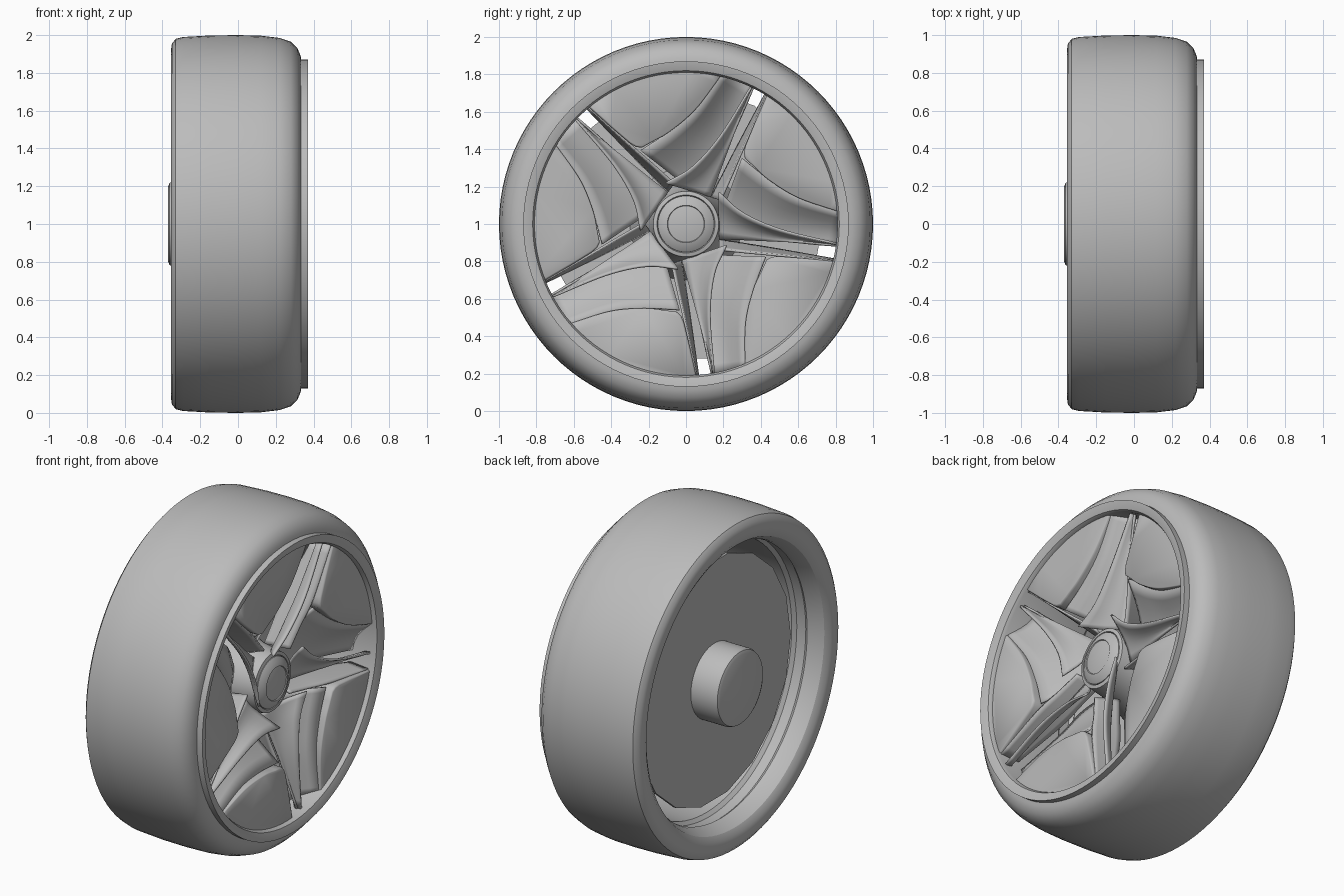
import bpy, bmesh, math
from mathutils import Vector

if "Cube" in bpy.data.objects:
    bpy.data.objects.remove(bpy.data.objects["Cube"])

grey = bpy.data.materials.new("plain_grey")
grey.use_nodes = True
COLOUR = (0.5, 0.5, 0.5, 1)
grey.diffuse_color = COLOUR
grey.node_tree.nodes["Principled BSDF"].inputs["Base Color"].default_value = COLOUR

SPOKES = [math.radians(61 + 72 * i) for i in range(5)]


def finish(name, bm, angle=35, thickness=0):
    bmesh.ops.recalc_face_normals(bm, faces=bm.faces)
    mesh = bpy.data.meshes.new(name)
    bm.to_mesh(mesh)
    bm.free()
    mesh.materials.append(grey)
    obj = bpy.data.objects.new(name, mesh)
    bpy.context.collection.objects.link(obj)
    if thickness:
        mod = obj.modifiers.new("thickness", "SOLIDIFY")
        mod.thickness = thickness
        mod.offset = 0
    bpy.ops.object.select_all(action="DESELECT")
    obj.select_set(True)
    bpy.context.view_layer.objects.active = obj
    bpy.ops.object.shade_smooth_by_angle(angle=math.radians(angle))
    return obj


def lathe(name, profile, segments=96, closed=False, angle=35):
    """Spin an (x, radius) profile around the axle."""
    bm = bmesh.new()
    rings = []
    for x, r in profile:
        if r == 0:
            rings.append([bm.verts.new((x, 0, 1))] * segments)
            continue
        rings.append([bm.verts.new((x, r * math.cos(t), 1 + r * math.sin(t)))
                      for t in (math.tau * k / segments for k in range(segments))])
    pairs = list(zip(rings, rings[1:]))
    if closed:
        pairs.append((rings[-1], rings[0]))
    for a, b in pairs:
        for k in range(segments):
            n = (k + 1) % segments
            bm.faces.new(list(dict.fromkeys((a[k], a[n], b[n], b[k]))))
    return finish(name, bm, angle)


def place(p, t):
    """Spoke space (along, across, depth) to the wheel."""
    u, v, x = p
    c, s = math.cos(t), math.sin(t)
    return (x, u * c - v * s, 1 + u * s + v * c)


def smooth(points, steps=6):
    """Catmull-Rom curve through the points."""
    p = [Vector(q) for q in points]
    p = [2 * p[0] - p[1]] + p + [2 * p[-1] - p[-2]]
    out = []
    for a, b, c, d in zip(p, p[1:], p[2:], p[3:]):
        for k in range(steps):
            t = k / steps
            out.append(0.5 * (2 * b + (c - a) * t + (2 * a - 5 * b + 4 * c - d) * t * t
                              + (3 * b - a - 3 * c + d) * t ** 3))
    return out + [p[-2]]


def loft(name, edge_a, edge_b, sag, thickness=0.012, rows=6):
    """Curved sheet between two edges, repeated for each spoke."""
    a, b = smooth(edge_a), smooth(edge_b)
    bm = bmesh.new()
    for t in SPOKES:
        grid = []
        for j in range(rows + 1):
            f = j / rows
            dip = Vector((0, 0, sag * math.sin(math.pi * f)))
            grid.append([bm.verts.new(place(p.lerp(q, f) - dip, t)) for p, q in zip(a, b)])
        for r0, r1 in zip(grid, grid[1:]):
            for k in range(len(r0) - 1):
                bm.faces.new((r0[k], r0[k + 1], r1[k + 1], r1[k]))
    return finish(name, bm, 40, thickness)


# Tyre with a crowned tread, rounder on the outer shoulder
lathe("tyre", [(-0.33, 0.85), (-0.35, 0.88), (-0.355, 0.92), (-0.35, 0.955), (-0.33, 0.98),
               (-0.29, 0.99), (-0.15, 0.998), (0, 1), (0.12, 0.997), (0.22, 0.985),
               (0.28, 0.965), (0.315, 0.93), (0.332, 0.89), (0.335, 0.85)], closed=True)

# Rim barrel with its raised outer lip and stepped inner flare
lathe("rim", [(0.335, 0.87), (0.37, 0.87), (0.37, 0.865), (0.355, 0.82), (0.335, 0.81),
              (-0.14, 0.81), (-0.16, 0.83), (-0.22, 0.83), (-0.24, 0.815), (-0.27, 0.82),
              (-0.33, 0.85), (-0.33, 0.87)], closed=True)

# Coarse back plate and the rear boss
lathe("back_plate", [(-0.19, 0), (-0.19, 0.73), (-0.17, 0.73), (-0.17, 0)], segments=18)
lathe("rear_boss", [(-0.18, 0.225), (-0.345, 0.225), (-0.362, 0.218), (-0.37, 0.2), (-0.37, 0)])

# Flared front hub with a domed cap
lathe("front_hub", [(-0.17, 0.3), (-0.05, 0.25), (0.08, 0.2), (0.2, 0.18), (0.23, 0.175),
                    (0.235, 0.155), (0.225, 0.15)])
lathe("hub_cap", [(0.2, 0.152), (0.235, 0.15), (0.252, 0.125), (0.26, 0.1), (0.255, 0.097),
                  (0.262, 0.06), (0.265, 0)], angle=25)

# Twisted spoke blades: high ridge on one side, low edge beside the slot
ridge = [(0.14, 0.2, 0.31), (0.283, 0.116, 0.31), (0.5, 0.066, 0.32), (0.81, 0.05, 0.32)]
low_edge = [(0.19, -0.045, 0.17), (0.35, -0.02, 0.2), (0.52, 0.004, 0.24), (0.81, 0.04, 0.3)]
loft("spoke_blades", ridge, low_edge, 0.025)

# Scooped floors running from each panel down beneath the blades
panel_edge = [(0.226, 0.4, 0.29), (0.38, 0.32, 0.29), (0.56, 0.252, 0.3), (0.805, 0.22, 0.32)]
floor_edge = [(0.17, 0.05, 0.08), (0.35, 0, 0.1), (0.52, 0.02, 0.13), (0.81, 0.04, 0.2)]
loft("scoops", panel_edge, floor_edge, 0.03)

# Sloping walls on the far side of each slot
loft("slot_walls", [(0.2, -0.1, 0.22), (0.34, -0.088, 0.25), (0.5, -0.072, 0.29), (0.812, -0.045, 0.32)],
     [(0.19, -0.05, 0.08), (0.34, -0.045, 0.1), (0.5, -0.04, 0.12), (0.812, -0.035, 0.2)], 0)

# Flush panels with one rounded inner corner
bm = bmesh.new()
side_b = [(p.x, p.y) for p in smooth([(0.29, 0.375, 0), (0.39, 0.315, 0), (0.56, 0.252, 0), (0.785, 0.22, 0)])]
turn = math.radians(72)


def next_spoke(u, v):
    return (u * math.cos(turn) - v * math.sin(turn), u * math.sin(turn) + v * math.cos(turn))


side_a = [next_spoke(*q) for q in ((0.812, -0.045), (0.65, -0.06), (0.52, -0.075), (0.485, -0.085), (0.46, -0.105))]
start, end = math.atan2(0.22, 0.785), turn - math.atan2(0.045, 0.812)
arc = [(0.815 * math.cos(a), 0.815 * math.sin(a))
       for a in (start + (end - start) * k / 14 for k in range(15))]
outline = side_b[:-1] + arc + side_a[1:]
for t in SPOKES:
    levels = []
    for x, scale in ((0.25, 1), (0.318, 1), (0.328, 0.99), (0.332, 0.97)):
        mid = Vector((0.56, 0.44))
        levels.append([bm.verts.new(place((*mid.lerp(Vector(q), scale), x), t)) for q in outline])
    for a, b in zip(levels, levels[1:]):
        for k in range(len(a)):
            n = (k + 1) % len(a)
            bm.faces.new((a[k], a[n], b[n], b[k]))
    bm.faces.new(levels[-1])
    bm.faces.new(levels[0][::-1])
finish("panels", bm, 50)
